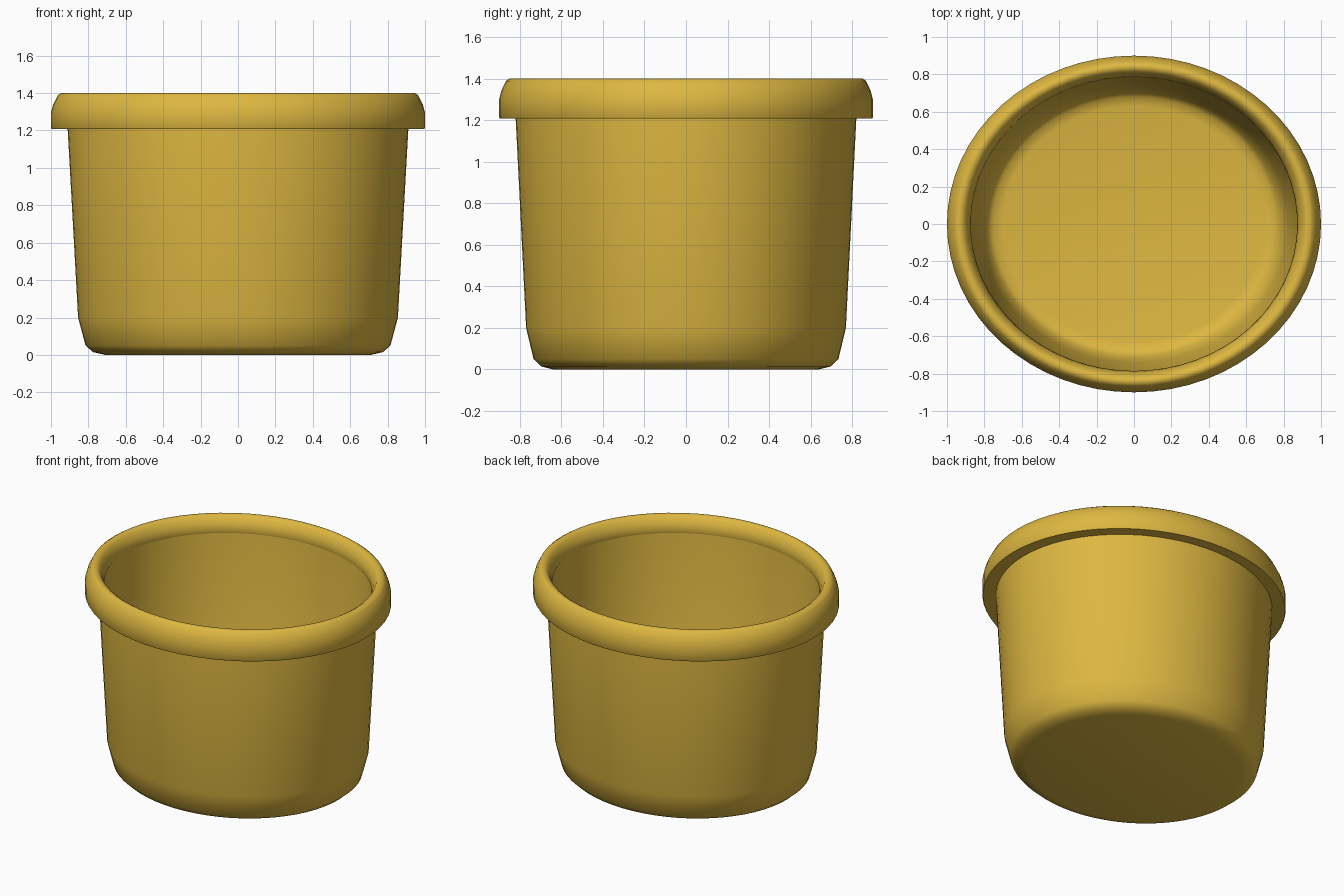
import bpy, bmesh, math
from mathutils import Vector

cube = bpy.data.objects.get("Cube")
if cube:
    bpy.data.objects.remove(cube, do_unlink=True)

SEGMENTS = 64
OVAL = 0.9  # depth relative to width

# Single glaze colour
glaze = bpy.data.materials.new("mustard_yellow")
glaze.use_nodes = True
colour = (0.73, 0.475, 0.053, 1)
glaze.diffuse_color = colour
bsdf = next(n for n in glaze.node_tree.nodes if n.type == 'BSDF_PRINCIPLED')
bsdf.inputs["Base Color"].default_value = colour
bsdf.inputs["Roughness"].default_value = 0.6


def lathe(name, profile, closed=False):
    """Spin a (radius, height) profile about z and squash it to an oval."""
    bm = bmesh.new()
    verts = [bm.verts.new((r, 0, z)) for r, z in profile]
    pairs = list(zip(verts, verts[1:]))
    if closed:
        pairs.append((verts[-1], verts[0]))
    edges = [bm.edges.new(p) for p in pairs]
    bmesh.ops.spin(bm, geom=verts + edges, cent=(0, 0, 0), axis=(0, 0, 1),
                   angle=math.tau, steps=SEGMENTS)
    bmesh.ops.remove_doubles(bm, verts=bm.verts[:], dist=0.0005)
    bmesh.ops.scale(bm, vec=Vector((1, OVAL, 1)), verts=bm.verts[:])
    bmesh.ops.recalc_face_normals(bm, faces=bm.faces[:])
    mesh = bpy.data.meshes.new(name)
    bm.to_mesh(mesh)
    bm.free()
    mesh.materials.append(glaze)
    obj = bpy.data.objects.new(name, mesh)
    bpy.context.collection.objects.link(obj)
    bpy.ops.object.select_all(action='DESELECT')
    obj.select_set(True)
    bpy.context.view_layer.objects.active = obj
    bpy.ops.object.shade_smooth_by_angle(angle=math.radians(50))
    return obj


# Tapered body: outside from base up, over the hidden top, down inside to the floor
lathe("pot_body", [
    (0, 0), (0.71, 0), (0.775, 0.015), (0.815, 0.05), (0.855, 0.2),
    (0.912, 1.23), (0.91, 1.3), (0.879, 1.3),
    (0.822, 0.2), (0.785, 0.075), (0.755, 0.045), (0.7, 0.035), (0, 0.035),
])

# Rounded rim band with a flat underside
lathe("rim_band", [
    (0.895, 1.21), (0.995, 1.207), (1.0, 1.215), (1.0, 1.295), (0.988, 1.34),
    (0.963, 1.388), (0.945, 1.4), (0.925, 1.4), (0.905, 1.388),
    (0.883, 1.345), (0.873, 1.3), (0.88, 1.285),
], closed=True)
